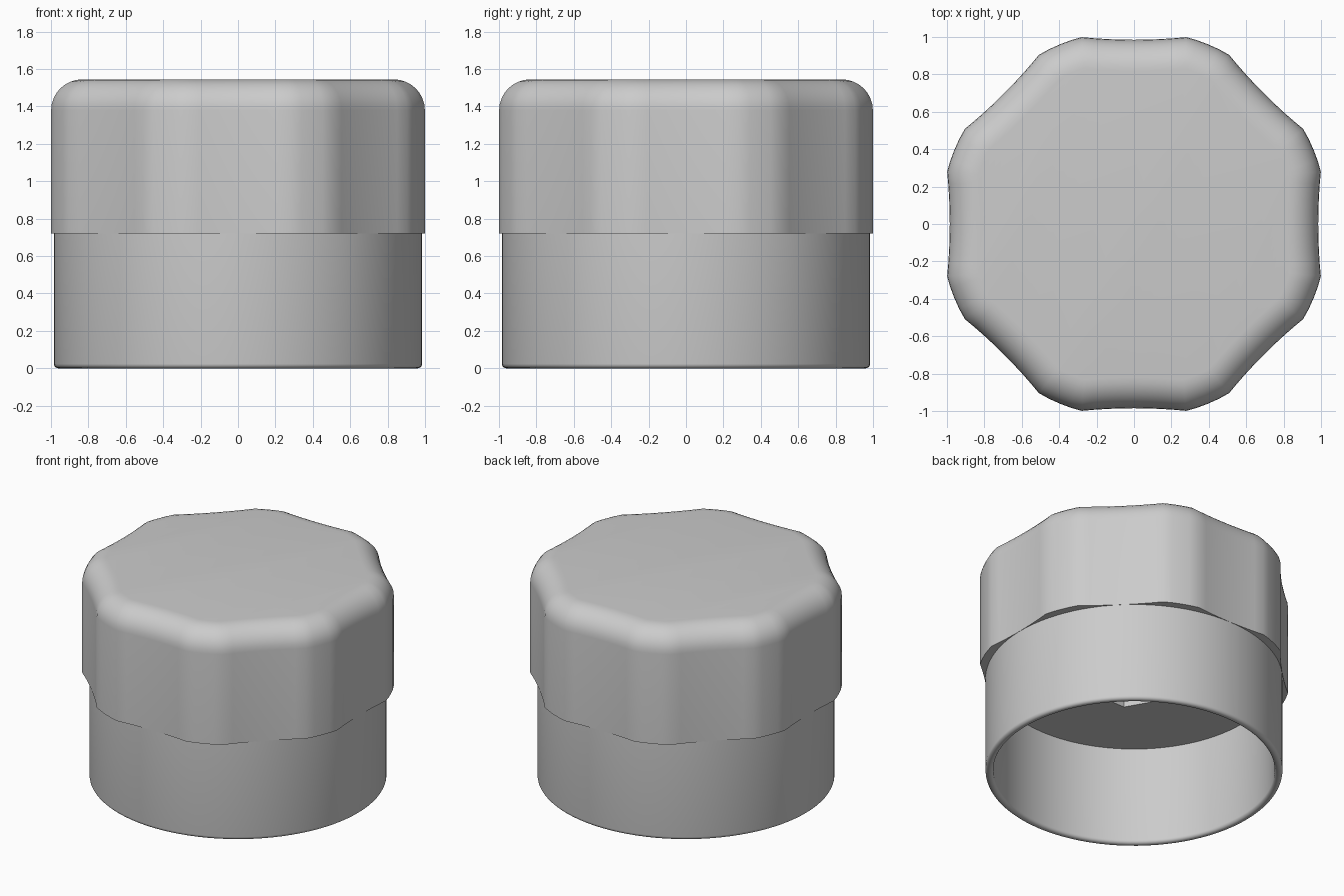
import bpy, bmesh, math
from mathutils import Vector

cube = bpy.data.objects.get("Cube")
if cube:
    bpy.data.objects.remove(cube)

TOP, SEAM, ROUND = 1.545, 0.72, 0.165
LOBES, STEPS = 8, 8

grey = bpy.data.materials.new("light_grey")
grey.use_nodes = True
colour = (0.6, 0.6, 0.6, 1)
grey.diffuse_color = colour
grey.node_tree.nodes["Principled BSDF"].inputs["Base Color"].default_value = colour


def finish(bm, name):
    bmesh.ops.recalc_face_normals(bm, faces=bm.faces[:])
    mesh = bpy.data.meshes.new(name)
    bm.to_mesh(mesh)
    bm.free()
    mesh.materials.append(grey)
    obj = bpy.data.objects.new(name, mesh)
    bpy.context.collection.objects.link(obj)
    bpy.ops.object.select_all(action="DESELECT")
    obj.select_set(True)
    bpy.context.view_layer.objects.active = obj
    bpy.ops.object.shade_smooth_by_angle(angle=math.radians(35))
    return obj


def add_loop(bm, points, z):
    return [bm.verts.new((p.x, p.y, z)) for p in points]


def skin(bm, a, b):
    for i in range(len(a)):
        j = (i + 1) % len(a)
        bm.faces.new((a[i], a[j], b[j], b[i]))


def polar(radius, angle):
    return Vector((radius * math.cos(angle), radius * math.sin(angle)))


def grip_outline():
    """Eight shallow hollows joined by short rounded lobes."""
    points = []
    sector = 2 * math.pi / LOBES
    half_lobe = math.radians(6.7)
    for k in range(LOBES):
        mid = k * sector
        out, side = polar(1, mid), polar(1, mid + math.pi / 2)
        for i in range(STEPS + 1):
            t = 2 * i / STEPS - 1
            points.append(out * (0.985 + 0.014 * t * t) + side * 0.28 * t)
        for i in (1, 2, 3):
            points.append(polar(1.039, mid + sector / 2 + half_lobe * (i / 2 - 1)))
    return points


def inset(points, distance):
    result = []
    for i, p in enumerate(points):
        a = (p - points[i - 1]).normalized()
        b = (points[(i + 1) % len(points)] - p).normalized()
        na, nb = Vector((-a.y, a.x)), Vector((-b.y, b.x))
        result.append(p + (na + nb) * distance / (1 + na.dot(nb)))
    return result


# Scalloped cap with a rounded top edge
bm = bmesh.new()
outline = grip_outline()
bottom = add_loop(bm, outline, SEAM)
previous = bottom
for i in range(9):
    t = math.pi / 2 * i / 8
    ring = add_loop(bm, inset(outline, ROUND * (1 - math.cos(t))),
                    TOP - ROUND + ROUND * math.sin(t))
    skin(bm, previous, ring)
    previous = ring
bm.faces.new(previous)

# Hexagonal socket in the underside of the cap
hexagon = [polar(0.38, math.pi / 3 * i) for i in range(6)]
mouth = add_loop(bm, hexagon, SEAM)
floor = add_loop(bm, hexagon, SEAM + 0.4)
skin(bm, mouth, floor)
bm.faces.new(floor)
edges = [bm.edges.get((loop[i - 1], loop[i]))
         for loop in (bottom, mouth) for i in range(len(loop))]
bmesh.ops.triangle_fill(bm, edges=edges, use_beauty=True, normal=(0, 0, -1))
finish(bm, "scalloped_cap")

# Hollow skirt with a rounded lower rim
outer, inner, r = 0.984, 0.932, 0.024
profile = [(outer, SEAM)]
for centre, start in ((outer - r, 0), (inner + r, math.pi / 2)):
    for i in range(6):
        t = start + math.pi / 2 * i / 5
        profile.append((centre + r * math.cos(t), r - r * math.sin(t)))
profile.append((inner, SEAM))
bm = bmesh.new()
previous = None
for radius, z in profile:
    ring = add_loop(bm, [polar(radius, math.tau * i / 96) for i in range(96)], z)
    if previous:
        skin(bm, previous, ring)
    previous = ring
finish(bm, "hollow_skirt")
